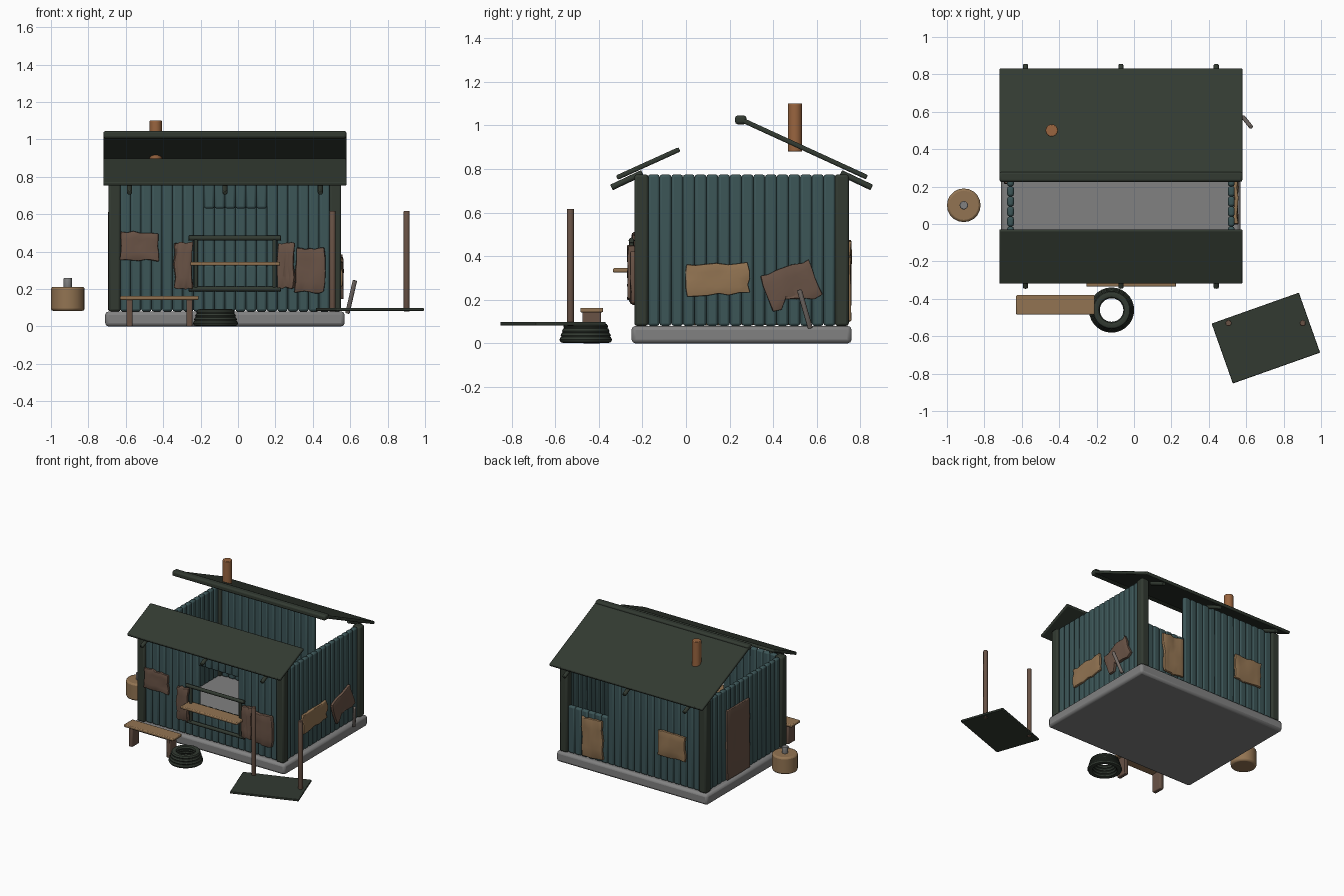
import bpy, bmesh, math, random
from mathutils import Vector, Matrix

random.seed(4)
cube = bpy.data.objects.get("Cube")
if cube:
    bpy.data.objects.remove(cube, do_unlink=True)


def material(name, r, g, b):
    m = bpy.data.materials.new(name)
    m.use_nodes = True
    m.diffuse_color = (r, g, b, 1)
    m.node_tree.nodes["Principled BSDF"].inputs["Base Color"].default_value = (r, g, b, 1)
    return m


TEAL = material("teal_planks", .045, .092, .096)
GREEN = material("dark_green", .032, .042, .031)
GREY = material("concrete_grey", .22, .22, .22)
TAN = material("tan_wood", .29, .175, .085)
BROWN = material("brown_wood", .14, .085, .06)
RUST = material("rust", .32, .13, .05)
STICK = material("weathered_wood", .17, .145, .13)


def finish(name, bm, mat, matrix=Matrix(), bevel=0, solid=0):
    """Turn a bmesh into a smooth-shaded object with soft edges."""
    mesh = bpy.data.meshes.new(name)
    bmesh.ops.recalc_face_normals(bm, faces=bm.faces)
    bm.to_mesh(mesh)
    bm.free()
    mesh.materials.append(mat)
    ob = bpy.data.objects.new(name, mesh)
    ob.matrix_world = matrix
    bpy.context.collection.objects.link(ob)
    if solid:
        mod = ob.modifiers.new("Thickness", 'SOLIDIFY')
        mod.thickness, mod.offset = solid, 0
    if bevel:
        mod = ob.modifiers.new("Soft edges", 'BEVEL')
        mod.width, mod.segments = bevel, 2
    bpy.ops.object.select_all(action='DESELECT')
    ob.select_set(True)
    bpy.context.view_layer.objects.active = ob
    bpy.ops.object.shade_smooth_by_angle(angle=math.radians(40))
    return ob


def add_box(bm, centre, size):
    m = Matrix.Translation(centre) @ Matrix.Diagonal((*size, 1))
    bmesh.ops.create_cube(bm, size=1, matrix=m)


def box(name, x, y, z, mat, bevel=.006):
    """Box from three (low, high) ranges."""
    bm = bmesh.new()
    ranges = (x, y, z)
    add_box(bm, [(a + b) / 2 for a, b in ranges], [b - a for a, b in ranges])
    return finish(name, bm, mat, bevel=bevel)


def rod(name, start, end, r, mat, sides=12, bevel=.004, top=None):
    a, b = Vector(start), Vector(end)
    bm = bmesh.new()
    bmesh.ops.create_cone(bm, cap_ends=True, segments=sides, radius1=r,
                          radius2=r if top is None else top, depth=(b - a).length)
    m = Matrix.Translation((a + b) / 2) @ (b - a).to_track_quat('Z', 'Y').to_matrix().to_4x4()
    return finish(name, bm, mat, m, bevel)


def plank_wall(name, start, end, count, spans):
    """Row of upright rounded planks; spans(t) gives the height ranges at t along the wall."""
    a, b = Vector(start), Vector(end)
    step = (b - a) / count
    along_x = abs(step.x) > abs(step.y)
    bm = bmesh.new()
    for i in range(count):
        p = a + step * (i + .5)
        for low, high in spans(p.x):
            size = (step.length, .036) if along_x else (.036, step.length)
            add_box(bm, (p.x, p.y, (low + high) / 2), (*size, high - low))
    finish(name, bm, TEAL, bevel=.012)


def patch(name, centre, u, width, height, mat, tilt=0, ragged=0, thick=.02, rough=.006):
    """Crinkled board nailed flat on a wall whose sideways direction is u."""
    u, up = Vector(u), Vector((0, 0, 1))
    n = u.cross(up)
    bm = bmesh.new()
    bmesh.ops.create_grid(bm, x_segments=6, y_segments=4, size=.5)
    for v in bm.verts:
        bottom = v.co.y < -.45
        v.co.x *= width
        v.co.y *= height
        v.co += Vector([random.uniform(-rough, rough) for _ in range(3)])
        if bottom:
            v.co.y += random.uniform(0, ragged)
    m = Matrix((u, up, n)).transposed().to_4x4()
    m = Matrix.Translation(centre) @ m @ Matrix.Rotation(math.radians(tilt), 4, 'Z')
    finish(name, bm, mat, m, bevel=.004, solid=thick)


def roof_sheet(name, low, high):
    """Sloping sheet between two (y, z) edges."""
    (y0, z0), (y1, z1) = low, high
    bm = bmesh.new()
    add_box(bm, (0, 0, 0), (1.3, math.hypot(y1 - y0, z1 - z0), .022))
    m = Matrix.Translation((-.07, (y0 + y1) / 2, (z0 + z1) / 2))
    m = m @ Matrix.Rotation(math.atan((z1 - z0) / (y1 - y0)), 4, 'X')
    finish(name, bm, GREEN, m, bevel=.007)


# Foundation and corner posts
LEFT, RIGHT, FRONT, BACK = .52, -.66, -.205, .715
BASE, TOP = .08, .775
box("foundation", (-.71, .57), (-.25, .76), (0, BASE), GREY, .018)
for side, x in (("left", LEFT), ("right", RIGHT)):
    for end, y in (("front", FRONT), ("back", BACK)):
        box(f"{end}_{side}_post", (x - .032, x + .032), (y - .032, y + .032), (BASE, TOP), GREEN, .012)

# Plank walls, with a serving hatch at the front and a gap at the back
whole = [(BASE, TOP)]
plank_wall("front_wall", (RIGHT + .03, FRONT, 0), (LEFT - .03, FRONT, 0), 20,
           lambda x: [(BASE, .33), (.63, TOP)] if -.18 < x < .15 else whole)
plank_wall("back_wall", (RIGHT + .03, BACK, 0), (LEFT - .03, BACK, 0), 20,
           lambda x: [(BASE, .44)] if x > .18 else whole)
for side, x in (("left", LEFT), ("right", RIGHT)):
    plank_wall(side + "_wall", (x, FRONT + .03, 0), (x, BACK - .03, 0), 16, lambda x: whole)

# Roof sheets, ridge beam, rafter ends, chimney
roof_sheet("front_roof", (-.317, .76), (-.03, .89))
roof_sheet("back_roof", (.83, .762), (.245, 1.03))
box("ridge_beam", (-.72, .58), (.225, .278), (1.005, 1.045), GREEN, .012)
for i, x in enumerate((-.58, -.07, .44)):
    rod(f"front_rafter_{i}", (x, -.342, .715), (x, -.2, .782), .014, GREEN)
    rod(f"back_rafter_{i}", (x, .852, .715), (x, .71, .782), .014, GREEN)
rod("chimney", (-.44, .5, .88), (-.44, .5, 1.1), .033, RUST, 16)

# Hatch frame and serving shelf
for z in (.2, .472):
    rod("hatch_rail", (-.265, -.25, z), (.23, -.25, z), .013, GREEN)
for x in (-.225, .195):
    rod("hatch_upright", (x, -.25, .2), (x, -.25, .472), .011, GREEN)
box("serving_shelf", (-.255, .225), (-.335, -.225), (.325, .345), TAN)

# Boards nailed over the walls
X, Y = Vector((1, 0, 0)), Vector((0, 1, 0))
patch("front_window_board", (-.525, -.235, .43), X, .2, .15, BROWN, -2)
patch("right_hatch_shutter", (-.292, -.25, .325), X, .095, .25, BROWN, 0, thick=.03)
patch("left_hatch_shutter", (.255, -.25, .325), X, .09, .24, BROWN, 0, thick=.03)
patch("front_low_board", (.385, -.24, .3), X, .155, .235, BROWN, -1, thick=.025)
patch("left_window_board", (.545, .145, .295), Y, .285, .14, TAN, 2)
patch("left_ragged_board", (.55, .485, .26), Y, .235, .18, BROWN, 20, ragged=.05)
patch("back_window_board", (-.405, .745, .375), -X, .23, .19, TAN, 1)
patch("back_gap_board", (.27, .745, .25), -X, .17, .3, TAN, 2)
patch("right_door", (-.683, .35, .35), -Y, .27, .53, BROWN, 0, rough=.002)
rod("leaning_stick", (.585, .57, .07), (.625, .52, .245), .013, STICK, 6)

# Bench
box("bench_seat", (-.63, -.21), (-.485, -.38), (.142, .163), TAN)
for x in (-.58, -.26):
    box("bench_leg", (x - .016, x + .016), (-.475, -.39), (0, .145), BROWN)

# Tyre stack
for i in range(4):
    major, z = .101 - i * .006, .017 + i * .02
    bm = bmesh.new()
    ring = [bm.verts.new((major + .02 * math.cos(t), 0, .016 * math.sin(t)))
            for t in (k * math.tau / 8 for k in range(8))]
    edges = [bm.edges.new((ring[k], ring[k - 1])) for k in range(8)]
    bmesh.ops.spin(bm, geom=ring + edges, cent=(0, 0, 0), axis=(0, 0, 1),
                   angle=math.tau, steps=28, use_merge=True)
    bmesh.ops.remove_doubles(bm, verts=bm.verts, dist=.0005)
    finish(f"tyre_{i}", bm, GREEN, Matrix.Translation((-.12, -.46, z)))

# Keg with a cap
rod("keg", (-.91, .1, .083), (-.91, .1, .212), .09, TAN, 20, .012)
rod("keg_cap", (-.91, .1, .205), (-.91, .1, .26), .023, GREY, 10)

# Fallen sheet with two poles
bm = bmesh.new()
add_box(bm, (0, 0, 0), (.495, .34, .016))
finish("fallen_sheet", bm, GREEN, Matrix.Translation((.705, -.61, .09))
       @ Matrix.Rotation(math.radians(19.5), 4, 'Z'), bevel=.004)
for x in (.505, .902):
    rod("pole", (x, -.53, .08), (x, -.53, .617), .017, BROWN, 10)
